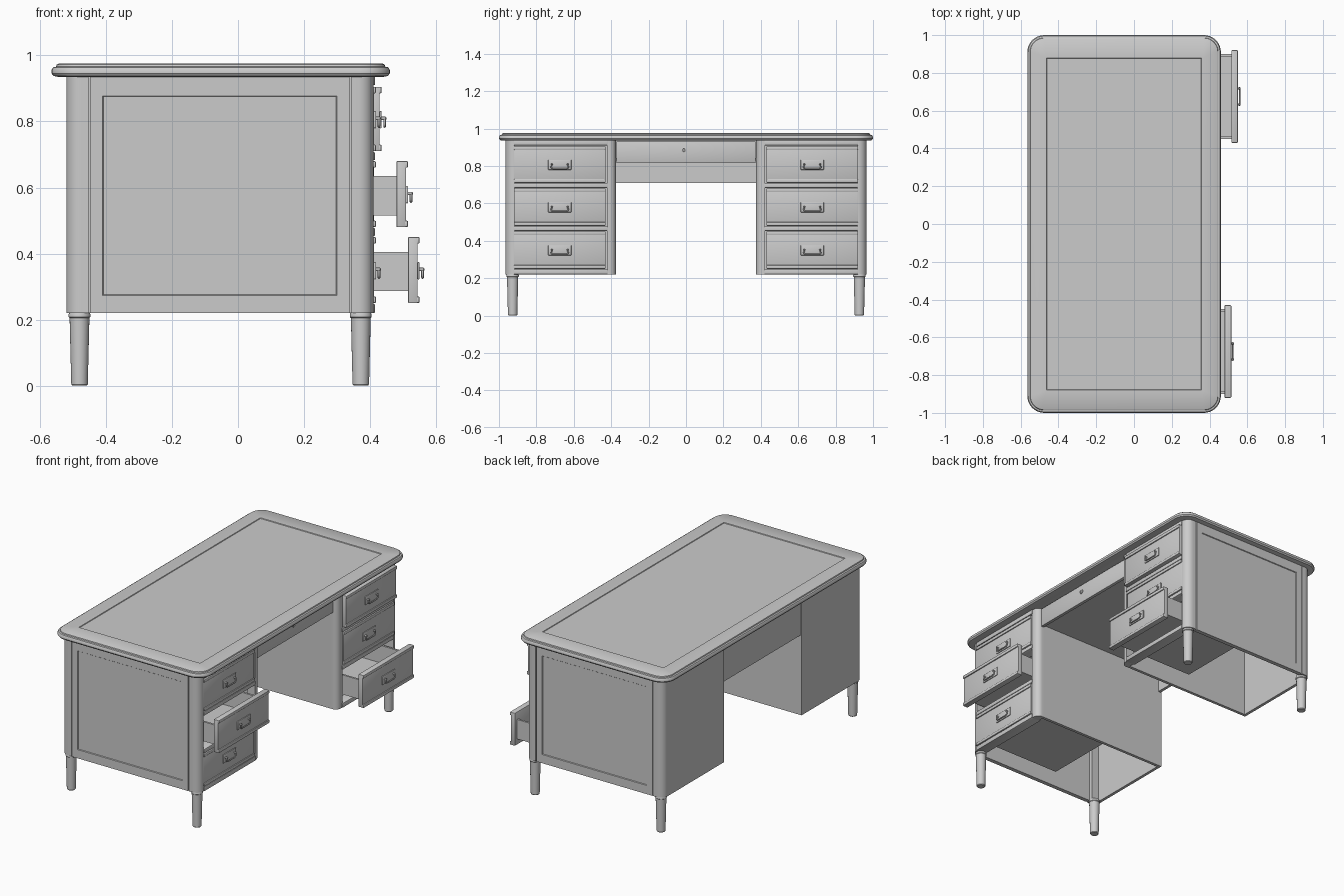
import bpy, bmesh, math
from mathutils import Vector

cube = bpy.data.objects.get("Cube")
if cube:
    bpy.data.objects.remove(cube, do_unlink=True)

grey = bpy.data.materials.new("plain grey")
grey.use_nodes = True
grey.diffuse_color = (0.6, 0.6, 0.6, 1)
grey.node_tree.nodes["Principled BSDF"].inputs["Base Color"].default_value = grey.diffuse_color


def finish(name, bm, smooth=False):
    bmesh.ops.recalc_face_normals(bm, faces=bm.faces)
    mesh = bpy.data.meshes.new(name)
    bm.to_mesh(mesh)
    bm.free()
    mesh.materials.append(grey)
    obj = bpy.data.objects.new(name, mesh)
    bpy.context.collection.objects.link(obj)
    if smooth:
        bpy.ops.object.select_all(action="DESELECT")
        obj.select_set(True)
        bpy.context.view_layer.objects.active = obj
        bpy.ops.object.shade_smooth_by_angle(angle=math.radians(35))
    return obj


def add_box(bm, x, y, z):
    verts = bmesh.ops.create_cube(bm, size=1)["verts"]
    for v in verts:
        v.co = Vector([(a + b) / 2 + c * (b - a) for (a, b), c in zip((x, y, z), v.co)])
    return verts


def box(name, x, y, z, bevel=0):
    bm = bmesh.new()
    add_box(bm, x, sorted(y), z)
    if bevel:
        bmesh.ops.bevel(bm, geom=bm.edges[:], offset=bevel, segments=2, profile=0.5, affect="EDGES")
    return finish(name, bm, bevel > 0)


def post(name, x, y, z, out_x, out_y, radius):
    """Box with its one outward vertical edge rounded."""
    bm = bmesh.new()
    y = sorted(y)
    add_box(bm, x, y, z)
    cx, cy = sum(x) / 2, sum(y) / 2
    edges = [e for e in bm.edges
             if all((v.co.x - cx) * out_x > 0 and (v.co.y - cy) * out_y > 0 for v in e.verts)]
    bmesh.ops.bevel(bm, geom=edges, offset=radius, segments=8, profile=0.5, affect="EDGES")
    return finish(name, bm, True)


def lathe(name, profile, centre, axis="Z", steps=24):
    bm = bmesh.new()
    rings = []
    for r, h in profile:
        ring = []
        for i in range(steps):
            a = math.tau * i / steps
            p = (r * math.cos(a), r * math.sin(a), h)
            if axis == "X":
                p = (h, p[0], p[1])
            ring.append(bm.verts.new(Vector(centre) + Vector(p)))
        rings.append(ring)
    for a, b in zip(rings, rings[1:]):
        for i in range(steps):
            j = (i + 1) % steps
            bm.faces.new((a[i], a[j], b[j], b[i]))
    bm.faces.new(rings[0])
    bm.faces.new(rings[-1])
    return finish(name, bm, True)


def groove(bm, face, border, width=0.006, depth=0.004):
    """Sink a narrow channel around a face, a border's width from its edge."""
    if border:
        bmesh.ops.inset_region(bm, faces=[face], thickness=border)
    bmesh.ops.inset_region(bm, faces=[face], thickness=width / 2)
    rim = list(face.verts)
    sink = face.normal * -depth
    bmesh.ops.inset_region(bm, faces=[face], thickness=width / 2)
    for v in rim:
        v.co += sink


# Desk top: rounded slab with a stepped, rounded rim and an inlaid border
def desk_top():
    bm = bmesh.new()
    x0, x1, y1, radius = -0.565, 0.46, 1.0, 0.09
    corners = [(x1 - radius, y1 - radius), (x0 + radius, y1 - radius),
               (x0 + radius, radius - y1), (x1 - radius, radius - y1)]
    rim = [(0.02, 0.935), (0.006, 0.938), (0, 0.946), (0, 0.956),
           (0.005, 0.964), (0.014, 0.966), (0.016, 0.972), (0.021, 0.975)]
    rings = []
    for inset, z in rim:
        ring = []
        for k, (cx, cy) in enumerate(corners):
            for i in range(9):
                a = math.pi / 2 * (k + i / 8)
                r = radius - inset
                ring.append(bm.verts.new((cx + r * math.cos(a), cy + r * math.sin(a), z)))
        rings.append(ring)
    n = len(rings[0])
    for a, b in zip(rings, rings[1:]):
        for i in range(n):
            j = (i + 1) % n
            bm.faces.new((a[i], a[j], b[j], b[i]))
    bm.faces.new(rings[0][::-1])
    # Square inner field bridged to the rounded rim by mitred border pieces
    field = [bm.verts.new((x, y, 0.975)) for x, y in
             ((0.36, 0.88), (-0.465, 0.88), (-0.465, -0.88), (0.36, -0.88))]
    top = rings[-1]
    for k in range(4):
        for i in range(8):
            bm.faces.new((top[k * 9 + i], top[k * 9 + i + 1], field[k]))
        m = (k + 1) % 4
        bm.faces.new((top[k * 9 + 8], top[m * 9], field[m], field[k]))
    face = bm.faces.new(field)
    bm.normal_update()
    groove(bm, face, 0)
    finish("desk_top", bm, True)


# Drawer: lipped front, open box behind it, plate and hanging pull
def drawer(label, s, z0, z1, pull_out):
    face = 0.418 + pull_out
    back = face - 0.035
    y = (s * 0.43, s * 0.92)
    box(label + "_front", (back, face - 0.006), y, (z0, z1), 0.003)
    for part, a, b in (("top", z1 - 0.02, z1), ("bottom", z0, z0 + 0.02)):
        box(f"{label}_{part}_lip", (face - 0.012, face), y, (a, b), 0.004)
    ya, yb = sorted((s * 0.45, s * 0.90))
    za, zb, end, t = z0 + 0.036, z1 - 0.045, back - 0.55, 0.012
    bm = bmesh.new()
    add_box(bm, (end, back), (ya, yb), (za, za + t))
    add_box(bm, (end, back), (ya, ya + t), (za, zb))
    add_box(bm, (end, back), (yb - t, yb), (za, zb))
    add_box(bm, (end, end + t), (ya, yb), (za, zb))
    finish(label + "_box", bm)
    front, yc, zc = face - 0.006, s * 0.675, (z0 + z1) / 2 - 0.002
    box(label + "_handle_plate", (front, front + 0.006), (yc - 0.062, yc + 0.062),
        (zc - 0.026, zc + 0.026), 0.002)
    for side in (-1, 1):
        lathe(label + "_handle_knob", [(0.008, 0), (0.005, 0.006), (0.005, 0.018), (0.002, 0.021)],
              (front, yc + side * 0.042, zc + 0.004), "X", 12)
    curve = bpy.data.curves.new(label + "_pull", "CURVE")
    curve.dimensions = "3D"
    curve.bevel_depth = 0.004
    curve.bevel_resolution = 2
    curve.materials.append(grey)
    path = curve.splines.new("POLY")
    shape = [(-0.042, 0.004), (-0.046, -0.014), (-0.036, -0.021),
             (0.036, -0.021), (0.046, -0.014), (0.042, 0.004)]
    path.points.add(len(shape) - 1)
    for p, (dy, dz) in zip(path.points, shape):
        p.co = (front + 0.015, yc + dy, zc + dz, 1)
    bpy.context.collection.objects.link(bpy.data.objects.new(label + "_pull", curve))


# Pedestal: posts, grooved end panel, inner and back walls, drawer rails, legs
def pedestal(side, s, pulls):
    low, high = 0.22, 0.937
    z = (low, high)
    post(side + "_front_post", (0.343, 0.41), (s * 0.917, s * 0.965), z, 1, s, 0.045)
    post(side + "_back_post", (-0.52, -0.453), (s * 0.917, s * 0.965), z, -1, s, 0.045)
    post(side + "_inner_stile", (0.36, 0.41), (s * 0.375, s * 0.423), z, 1, -s, 0.035)
    box(side + "_inner_wall", (-0.505, 0.362), (s * 0.375, s * 0.393), z)
    box(side + "_back_wall", (-0.52, -0.502), (s * 0.375, s * 0.92), z)
    box(side + "_end_backing", (-0.46, 0.35), (s * 0.94, s * 0.957), z)
    # End panel with its sunk channel
    bm = bmesh.new()
    add_box(bm, (-0.448, 0.338), sorted((s * 0.95, s * 0.965)), z)
    face = max(bm.faces, key=lambda f: f.calc_center_median().y * s)
    bm.normal_update()
    groove(bm, face, 0.05, 0.008)
    for v in bm.verts:  # leave a taller rail above the field than below
        if low + 0.01 < v.co.z < high - 0.01:
            v.co.z += 0.015 if v.co.z < 0.5 else -0.021
    finish(side + "_end_panel", bm)
    for a, b in ((low, 0.247), (0.453, 0.477), (0.683, 0.707), (0.91, high)):
        box(side + "_drawer_rail", (0.35, 0.415), (s * 0.42, s * 0.92), (a, b), 0.003)
    spans = ((0.71, 0.905), (0.48, 0.68), (0.25, 0.45))
    for level, (z0, z1), pull in zip(("top", "middle", "bottom"), spans, pulls):
        drawer(f"{side}_{level}_drawer", s, z0, z1, pull)
    for end, x in (("front", 0.372), ("back", -0.48)):
        lathe(f"{side}_{end}_leg", [(0.022, 0), (0.025, 0.004), (0.03, 0.205), (0.033, 0.208),
              (0.033, 0.216), (0.028, 0.225)], (x, s * 0.927, 0))


desk_top()
pedestal("left_hand", -1, (0, 0.097, 0))
pedestal("right_hand", 1, (0.017, 0, 0.132))

# Knee space: shallow centre drawer with keyhole, and the rear screen
box("centre_drawer_front", (0.365, 0.385), (-0.372, 0.372), (0.815, 0.93), 0.002)
box("centre_drawer_base", (-0.49, 0.37), (-0.376, 0.376), (0.83, 0.842))
box("rear_screen", (-0.515, -0.497), (-0.376, 0.376), (0.71, 0.937))
lathe("keyhole_ring", [(0.013, 0), (0.013, 0.004), (0.008, 0.006), (0.006, 0.002)],
      (0.384, -0.012, 0.885), "X", 16)
